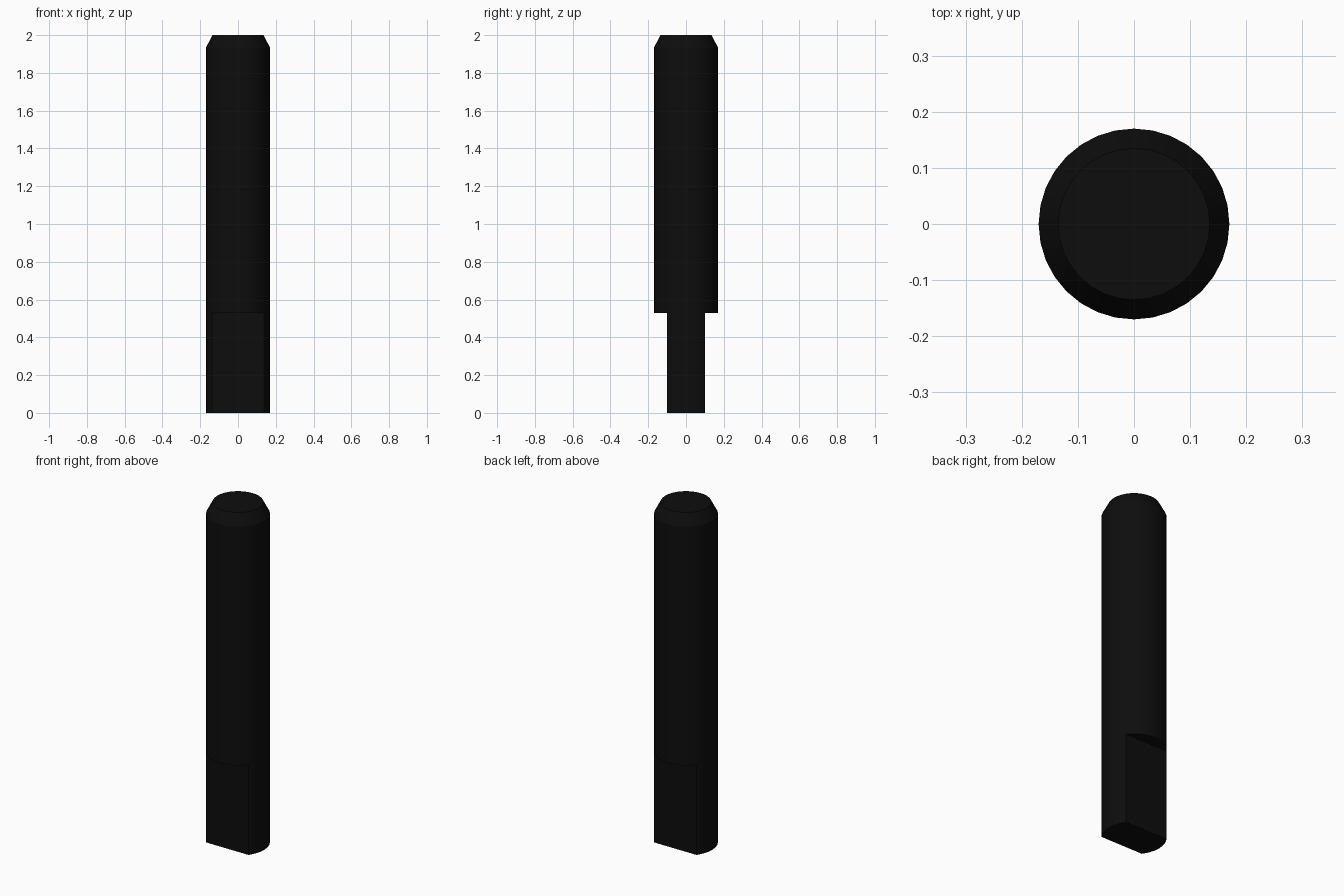
import bpy
import math

if "Cube" in bpy.data.objects:
    bpy.data.objects.remove(bpy.data.objects["Cube"])

SIDES = 32
RADIUS, TIP_RADIUS = 0.17, 0.135
HEIGHT, CHAMFER_Z = 2.0, 1.933
TANG_HEIGHT, TANG_HALF = 0.53, 0.10

# Round pin with a chamfered top: stacked rings joined by quads
profile = [(RADIUS, 0), (RADIUS, CHAMFER_Z), (TIP_RADIUS, HEIGHT)]
verts = [(r * math.cos(2 * math.pi * i / SIDES), r * math.sin(2 * math.pi * i / SIDES), z)
         for r, z in profile for i in range(SIDES)]
faces = [(k * SIDES + i, k * SIDES + (i + 1) % SIDES,
          (k + 1) * SIDES + (i + 1) % SIDES, (k + 1) * SIDES + i)
         for k in range(len(profile) - 1) for i in range(SIDES)]
faces.append(tuple(reversed(range(SIDES))))
faces.append(tuple(range(2 * SIDES, 3 * SIDES)))

mesh = bpy.data.meshes.new("pin")
mesh.from_pydata(verts, [], faces)
pin = bpy.data.objects.new("pin", mesh)
bpy.context.collection.objects.link(pin)

# Two opposite flats milled into the lower end
for side in (-1, 1):
    depth = 0.3
    bpy.ops.mesh.primitive_cube_add(
        size=1, location=(0, side * (TANG_HALF + depth / 2), (TANG_HEIGHT - 0.2) / 2))
    cutter = bpy.context.object
    cutter.name = "flat_cutter"
    cutter.scale = (1, depth, TANG_HEIGHT + 0.2)
    cutter.hide_render = True
    bpy.context.view_layer.objects.active = pin
    mod = pin.modifiers.new("flat", 'BOOLEAN')
    mod.operation = 'DIFFERENCE'
    mod.solver = 'EXACT'
    mod.object = cutter
    bpy.ops.object.modifier_apply(modifier=mod.name)
    bpy.data.objects.remove(cutter)

# Near-black finish
black = bpy.data.materials.new("black")
black.diffuse_color = (0.004, 0.004, 0.004, 1)
black.use_nodes = True
black.node_tree.nodes["Principled BSDF"].inputs["Base Color"].default_value = black.diffuse_color
pin.data.materials.clear()
pin.data.materials.append(black)

# Smooth round side, sharp chamfer and flats
bpy.ops.object.select_all(action='DESELECT')
pin.select_set(True)
bpy.context.view_layer.objects.active = pin
bpy.ops.object.shade_smooth_by_angle(angle=math.radians(25))
